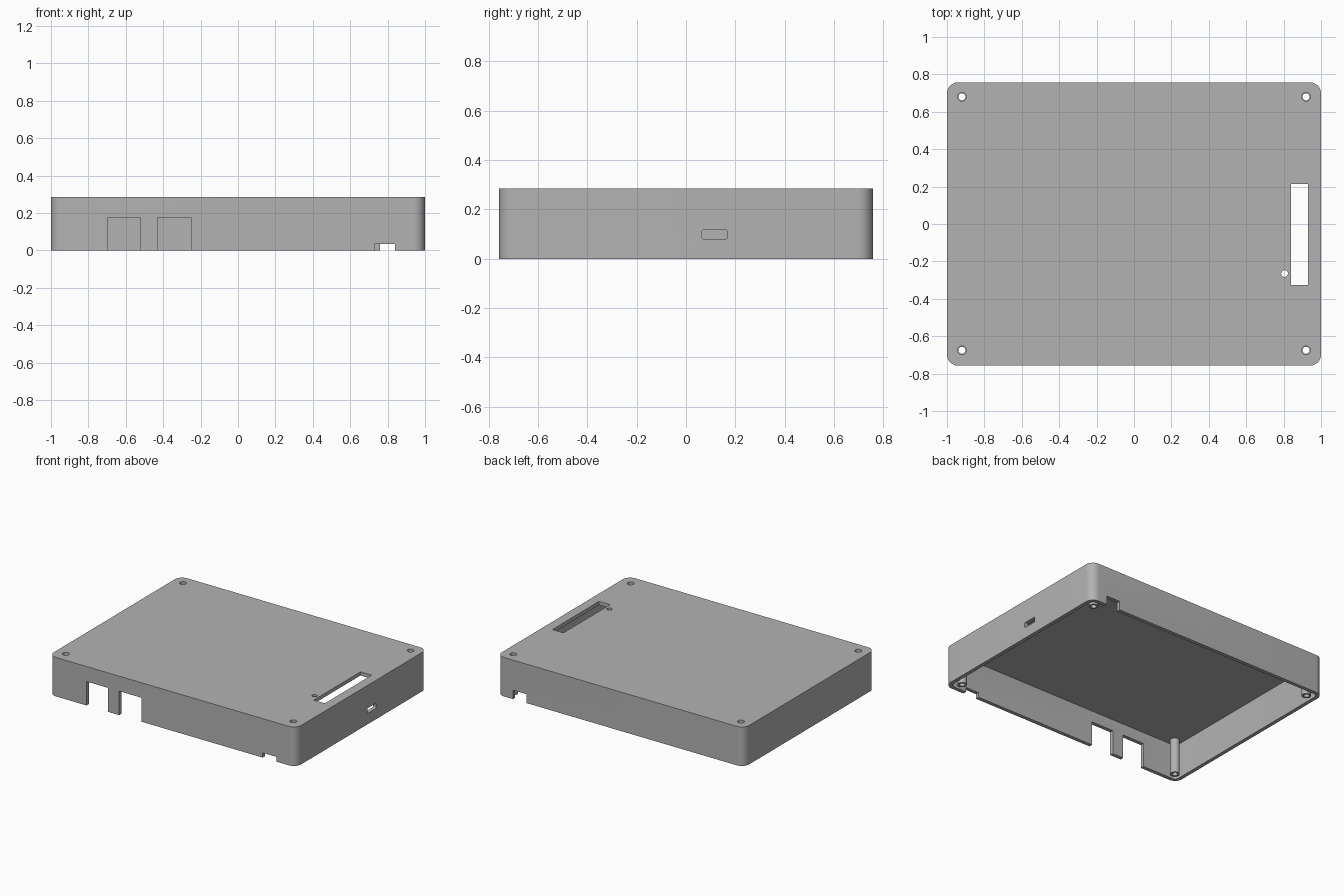
import bpy, bmesh, math

if "Cube" in bpy.data.objects:
    bpy.data.objects.remove(bpy.data.objects["Cube"], do_unlink=True)

WIDTH, DEPTH, HEIGHT, WALL = 2.0, 1.515, 0.285, 0.027

grey = bpy.data.materials.new("plain grey")
grey.use_nodes = True
grey.diffuse_color = (0.45, 0.45, 0.45, 1)
grey.node_tree.nodes["Principled BSDF"].inputs["Base Color"].default_value = grey.diffuse_color


def prism(name, x0, x1, y0, y1, z0, z1, radius=0.0, axis="Z"):
    """Box with optional rounding of the edges along one axis."""
    bm = bmesh.new()
    bmesh.ops.create_cube(bm, size=1)
    for v in bm.verts:
        v.co.x = x1 if v.co.x > 0 else x0
        v.co.y = y1 if v.co.y > 0 else y0
        v.co.z = z1 if v.co.z > 0 else z0
    if radius:
        i = "XYZ".index(axis)
        edges = [e for e in bm.edges if abs(e.verts[0].co[i] - e.verts[1].co[i]) > 1e-4]
        bmesh.ops.bevel(bm, geom=edges, offset=radius, segments=10, profile=0.5, affect="EDGES")
    return finish(name, bm)


def cylinder(name, x, y, z0, z1, radius, top_radius=None):
    bm = bmesh.new()
    bmesh.ops.create_cone(bm, cap_ends=True, segments=32, radius1=radius,
                          radius2=top_radius or radius, depth=z1 - z0)
    bmesh.ops.translate(bm, vec=(x, y, (z0 + z1) / 2), verts=bm.verts)
    return finish(name, bm)


def finish(name, bm):
    bmesh.ops.recalc_face_normals(bm, faces=bm.faces)
    mesh = bpy.data.meshes.new(name)
    bm.to_mesh(mesh)
    bm.free()
    mesh.materials.append(grey)
    obj = bpy.data.objects.new(name, mesh)
    bpy.context.collection.objects.link(obj)
    return obj


def activate(obj):
    bpy.ops.object.select_all(action="DESELECT")
    obj.select_set(True)
    bpy.context.view_layer.objects.active = obj


def cut(obj, cutter):
    """Subtract a cutter and throw it away."""
    cutter.hide_render = True
    activate(obj)
    mod = obj.modifiers.new("cut", "BOOLEAN")
    mod.operation, mod.solver, mod.object = "DIFFERENCE", "EXACT", cutter
    bpy.ops.object.modifier_apply(modifier=mod.name)
    bpy.data.objects.remove(cutter, do_unlink=True)


def smooth(obj):
    activate(obj)
    bpy.ops.object.shade_smooth_by_angle(angle=math.radians(30))


# Hollow lid, open underneath
hx, hy = WIDTH / 2, DEPTH / 2
case = prism("case_shell", -hx, hx, -hy, hy, 0, HEIGHT, 0.06)
cut(case, prism("cavity", -hx + WALL, hx - WALL, -hy + WALL, hy - WALL,
                -0.1, HEIGHT - WALL, 0.06 - WALL))

# Front connector notches and small cable notches at front and back
for x0, x1, side, top in [(-0.695, -0.52, -1, 0.175), (-0.43, -0.25, -1, 0.175),
                          (0.73, 0.84, -1, 0.035), (0.76, 0.87, 1, 0.065)]:
    y = side * hy
    cut(case, prism("notch", x0, x1, y - 0.045, y + 0.045, -0.1, top))

# Side port, top slot and indicator hole
cut(case, prism("port", hx - 0.1, hx + 0.1, 0.065, 0.168, 0.08, 0.117, 0.007, "X"))
cut(case, prism("slot", 0.84, 0.93, -0.325, 0.215, 0.2, 0.4))
cut(case, cylinder("indicator_hole", 0.805, -0.265, 0.2, 0.4, 0.018))

# Screw posts in the corners, bored through the top
for x, side in [(-0.92, "right"), (0.92, "left")]:
    for y, end in [(-0.675, "front"), (0.68, "back")]:
        cut(case, cylinder("bore", x, y, 0.2, 0.4, 0.023))
        post = cylinder(f"screw_post_{end}_{side}", x, y, 0, HEIGHT - WALL + 0.004, 0.032)
        cut(post, cylinder("bore", x, y, -0.1, 0.4, 0.019))
        smooth(post)

smooth(case)
